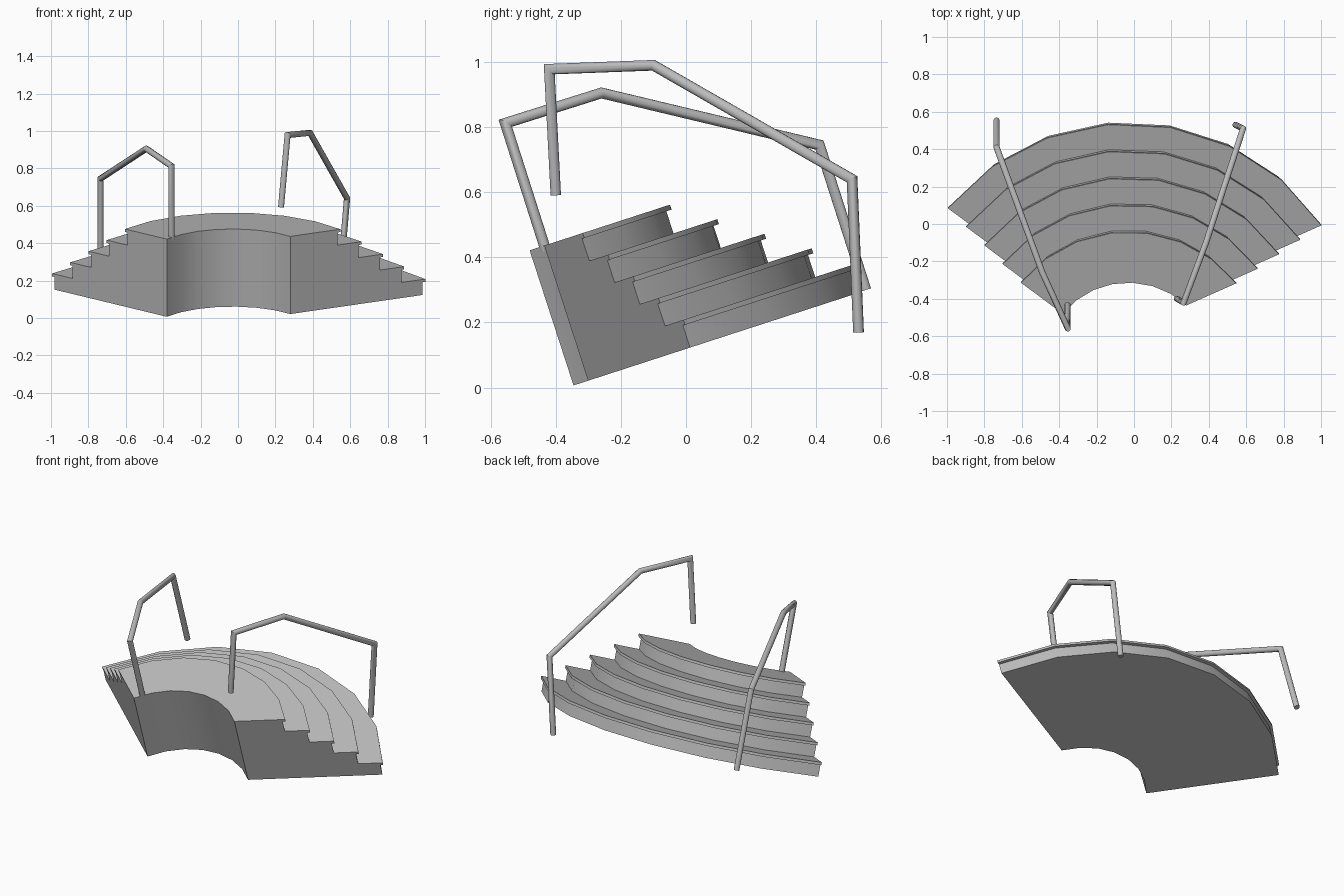
import bpy, bmesh, math
from mathutils import Vector, Matrix

if "Cube" in bpy.data.objects:
    bpy.data.objects.remove(bpy.data.objects["Cube"])

grey = bpy.data.materials.new("grey")
grey.diffuse_color = (0.5, 0.5, 0.5, 1)
grey.use_nodes = True
grey.node_tree.nodes["Principled BSDF"].inputs["Base Color"].default_value = grey.diffuse_color

TILT = math.radians(18)          # whole stair leans back to front
CX, CY, BASE = -0.03, -0.589, 0.113   # arc centre and floor offset in tilted frame
STEPS, RISE, GOING, LIP, THICK = 5, 0.0873, 0.1238, 0.017, 0.016
R_IN, R_TOP, SEGS = 0.438, 0.722, 7


def finish(bm, name, angle=30):
    bmesh.ops.recalc_face_normals(bm, faces=bm.faces)
    mesh = bpy.data.meshes.new(name)
    bm.to_mesh(mesh)
    bm.free()
    mesh.materials.append(grey)
    ob = bpy.data.objects.new(name, mesh)
    bpy.context.collection.objects.link(ob)
    bpy.ops.object.select_all(action='DESELECT')
    ob.select_set(True)
    bpy.context.view_layer.objects.active = ob
    bpy.ops.object.shade_smooth_by_angle(angle=math.radians(angle))
    return ob


def side_angle(r, point, heading):
    """Angle at which the arc of radius r meets a straight side wall."""
    p = Vector(point) - Vector((CX, CY))
    d = Vector((math.cos(heading), math.sin(heading)))
    b = p.dot(d)
    q = p + d * (-b + math.sqrt(b * b - p.dot(p) + r * r))
    return math.atan2(q.y, q.x)


# Stair cross-section (radius, height), steps with overhanging treads
profile = [(R_IN, 0)]
for i in range(STEPS):
    r = R_TOP + GOING * (STEPS - 1 - i)
    low, high = i * RISE, (i + 1) * RISE
    profile += [(r - LIP, low), (r - LIP, high - THICK), (r, high - THICK), (r, high)]
profile.append((R_IN, STEPS * RISE))

# Curved stair block swept between the two side walls
bm = bmesh.new()
rings = []
for k in range(SEGS + 1):
    ring = []
    for r, h in profile:
        a0 = side_angle(r, (0.285, -0.277), math.radians(25))
        a1 = side_angle(r, (-0.38, -0.327), math.radians(142))
        a = a0 + (a1 - a0) * k / SEGS
        ring.append(bm.verts.new((CX + r * math.cos(a), CY + r * math.sin(a), h + BASE)))
    rings.append(ring)
n = len(profile)
for a, b in zip(rings, rings[1:]):
    for i in range(n):
        j = (i + 1) % n
        bm.faces.new((a[i], a[j], b[j], b[i]))
bm.faces.new(rings[0])
bm.faces.new(rings[-1])
bm.transform(Matrix.Rotation(TILT, 4, 'X'))
finish(bm, "curved_steps")


def rail(name, pts, radius=0.0165, sides=12):
    """Round tube with mitred corners."""
    pts = [Vector(p) for p in pts]
    dirs = [(b - a).normalized() for a, b in zip(pts, pts[1:])]
    d = dirs[0]
    u = d.orthogonal().normalized()
    v = d.cross(u)
    bm = bmesh.new()
    ring = [pts[0] + radius * (u * math.cos(t) + v * math.sin(t))
            for t in (2 * math.pi * i / sides for i in range(sides))]
    prev = [bm.verts.new(p) for p in ring]
    bm.faces.new(prev)
    for i, d in enumerate(dirs):
        normal = (d + dirs[i + 1]).normalized() if i + 1 < len(dirs) else d
        ring = [p + d * ((pts[i + 1] - p).dot(normal) / d.dot(normal)) for p in ring]
        cur = [bm.verts.new(p) for p in ring]
        for k in range(sides):
            m = (k + 1) % sides
            bm.faces.new((prev[k], prev[m], cur[m], cur[k]))
        prev = cur
    bm.faces.new(prev)
    finish(bm, name, 35)


# Handrails on either side
rail("left_handrail", [(-0.735, 0.553, 0.30), (-0.735, 0.41, 0.745), (-0.49, -0.26, 0.905),
                       (-0.355, -0.555, 0.812), (-0.355, -0.43, 0.42)])
rail("right_handrail", [(0.23, -0.40, 0.592), (0.265, -0.42, 0.978), (0.385, -0.10, 0.99),
                        (0.583, 0.51, 0.64), (0.543, 0.53, 0.17)])
